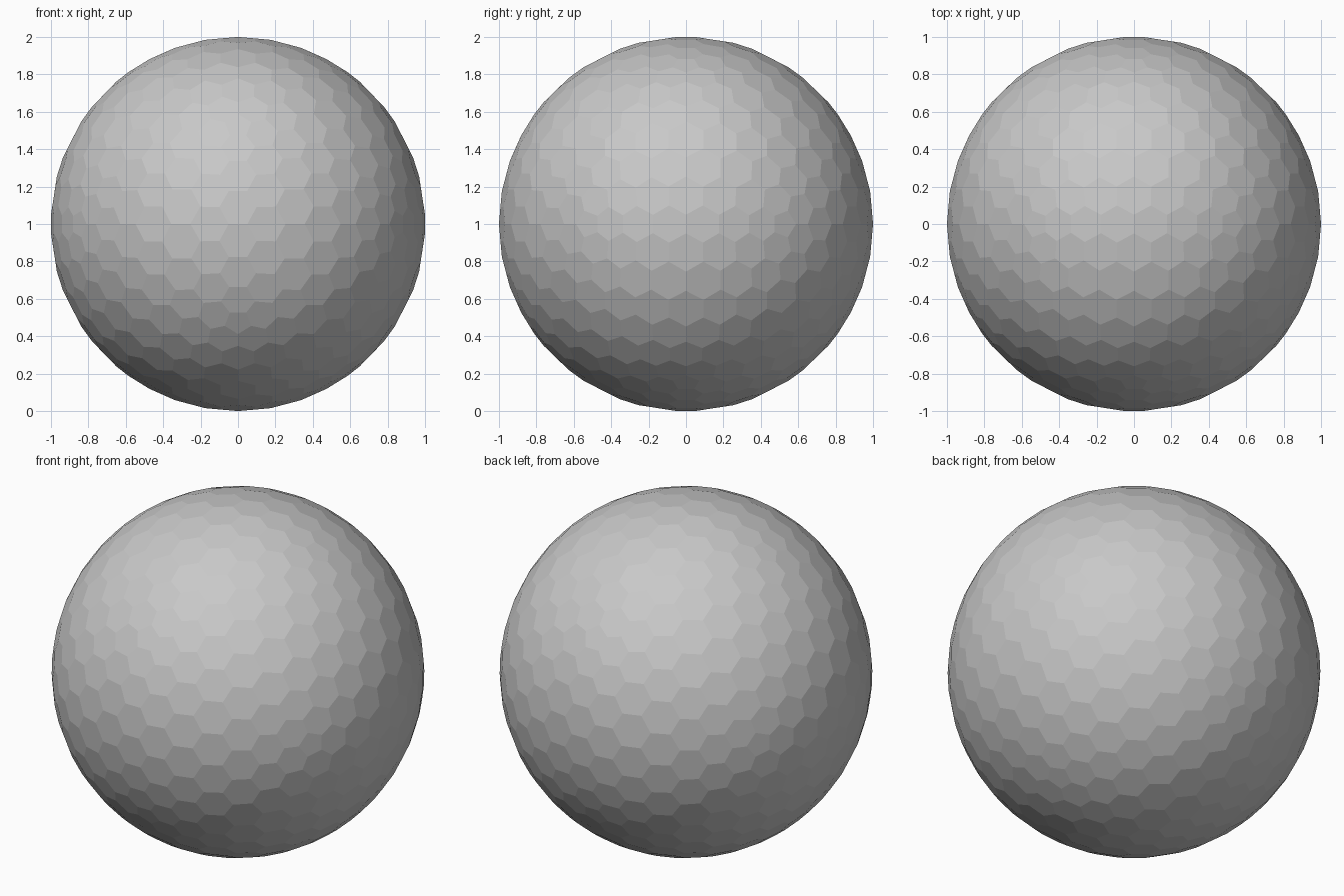
import bpy
import bmesh
from math import sqrt, atan2
from mathutils import Vector

cube = bpy.data.objects.get("Cube")
if cube:
    bpy.data.objects.remove(cube, do_unlink=True)

FREQUENCY = 7
PHI = (1 + sqrt(5)) / 2

# Grey material
grey = bpy.data.materials.new("matte_grey")
grey.use_nodes = True
colour = (0.58, 0.58, 0.58, 1)
grey.diffuse_color = colour
grey.node_tree.nodes["Principled BSDF"].inputs["Base Color"].default_value = colour

# Icosahedron with an edge centred on each axis
base = bmesh.new()
for s in (-1, 1):
    for t in (-PHI, PHI):
        for corner in ((0, t, s), (s, 0, t), (t, s, 0)):
            base.verts.new(corner)
bmesh.ops.convex_hull(base, input=base.verts[:])

# Triangular grid pushed out to the sphere
bmesh.ops.subdivide_edges(base, edges=base.edges[:], cuts=FREQUENCY - 1,
                          use_grid_fill=True)
for v in base.verts:
    v.co.normalize()
base.faces.index_update()

# Panel corners sit over the triangles
ball = bmesh.new()
corners = [ball.verts.new(f.calc_center_median().normalized())
           for f in base.faces]

# One flat hexagon or pentagon around each grid point
for v in base.verts:
    normal = v.co.normalized()
    side = normal.orthogonal().normalized()
    up = normal.cross(side)
    ring = [corners[f.index] for f in v.link_faces]
    ring.sort(key=lambda c: atan2(c.co.dot(up), c.co.dot(side)))
    ball.faces.new(ring)

# Scale to full size and stand on the ground
size = max(v.co.z for v in ball.verts)
for v in ball.verts:
    v.co = v.co / size + Vector((0, 0, 1))
ball.normal_update()

mesh = bpy.data.meshes.new("panelled_sphere")
ball.to_mesh(mesh)
ball.free()
base.free()
mesh.materials.append(grey)
sphere = bpy.data.objects.new("panelled_sphere", mesh)
bpy.context.scene.collection.objects.link(sphere)
